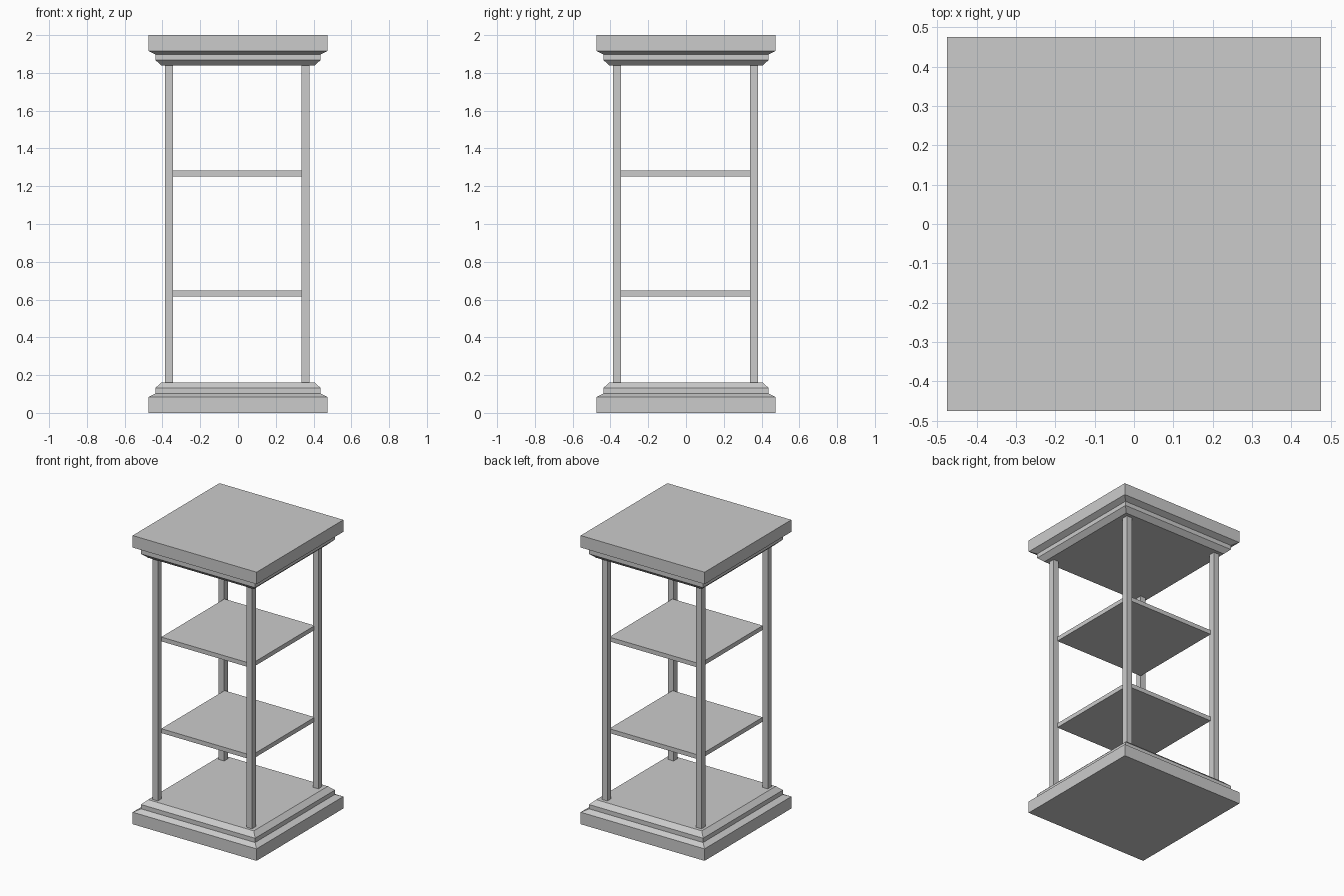
import bpy, bmesh

if "Cube" in bpy.data.objects:
    bpy.data.objects.remove(bpy.data.objects["Cube"])


def finish(bm, name):
    bmesh.ops.recalc_face_normals(bm, faces=bm.faces)
    mesh = bpy.data.meshes.new(name)
    bm.to_mesh(mesh)
    bm.free()
    obj = bpy.data.objects.new(name, mesh)
    bpy.context.collection.objects.link(obj)
    return obj


def square_stack(name, profile, cx=0, cy=0):
    """Square solid from a (half width, height) profile."""
    bm = bmesh.new()
    rings = [[bm.verts.new((cx + sx * w, cy + sy * w, z))
              for sx, sy in ((-1, -1), (1, -1), (1, 1), (-1, 1))]
             for w, z in profile]
    for a, b in zip(rings, rings[1:]):
        for i in range(4):
            j = (i + 1) % 4
            bm.faces.new((a[i], a[j], b[j], b[i]))
    bm.faces.new(rings[0][::-1])
    bm.faces.new(rings[-1])
    return finish(bm, name)


# Stepped plinth and its mirrored cap
moulding = [(0.475, 0), (0.475, 0.083), (0.437, 0.102), (0.437, 0.132), (0.405, 0.162)]
square_stack("base_plinth", moulding)
square_stack("top_cap", [(w, 2 - z) for w, z in moulding])

# Four square corner posts
for side, x in (("left", -0.365), ("right", 0.357)):
    for end, y in (("front", -0.365), ("back", 0.36)):
        square_stack(f"{end}_{side}_post", [(0.021, 0.16), (0.021, 1.84)], x, y)

# Two thin shelves between the posts
for name, z in (("lower_shelf", 0.617), ("upper_shelf", 1.252)):
    square_stack(name, [(0.346, z), (0.346, z + 0.03)])
